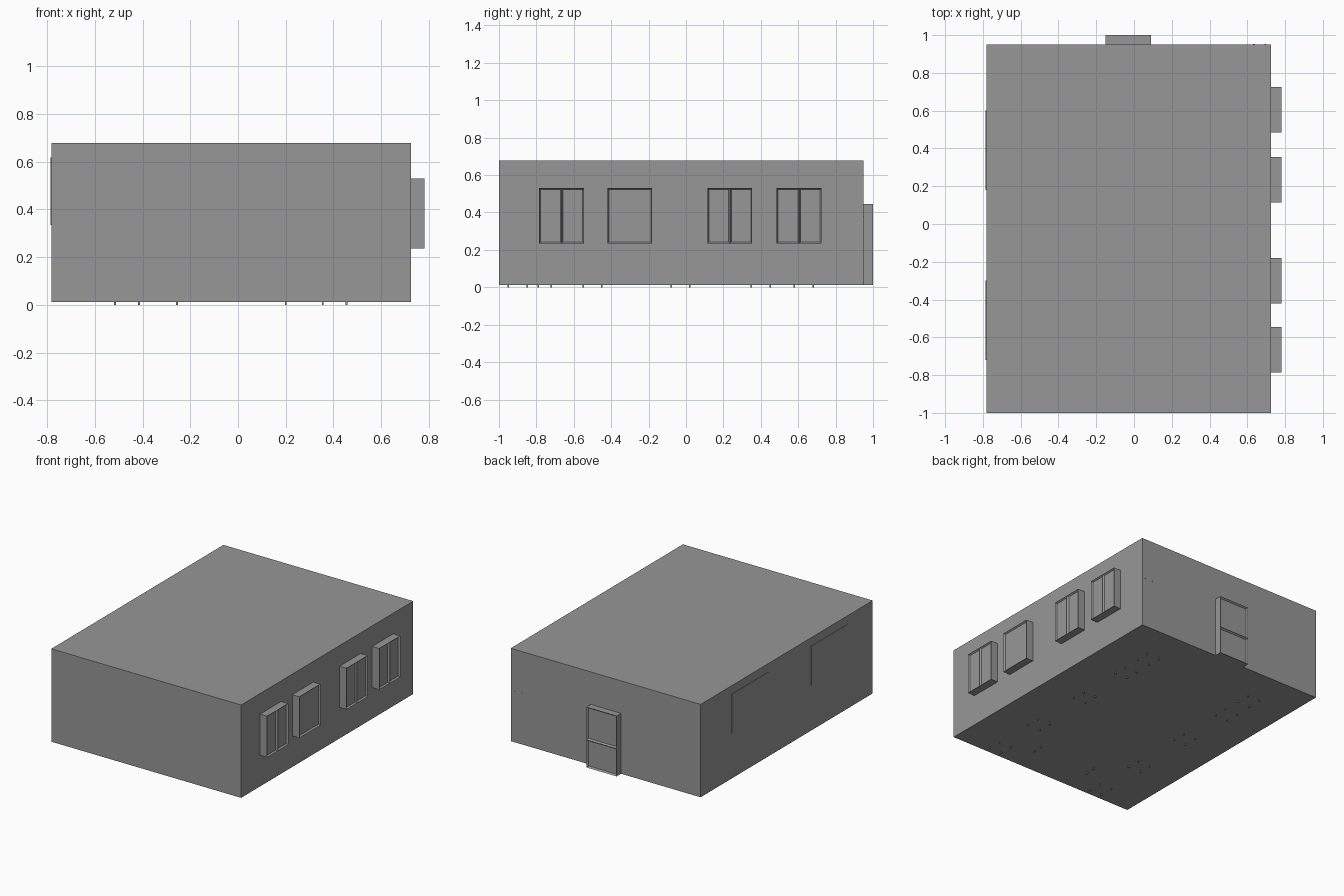
import bpy
import bmesh
from mathutils import Vector, Matrix

cube = bpy.data.objects.get("Cube")
if cube:
    bpy.data.objects.remove(cube, do_unlink=True)

grey = bpy.data.materials.new("plain grey")
grey.use_nodes = True
colour = (0.31, 0.31, 0.31, 1)
grey.diffuse_color = colour
grey.node_tree.nodes["Principled BSDF"].inputs["Base Color"].default_value = colour


def box(name, low, high, front=None, split=None, border=0.012, depth=0.012):
    """Box between two corners; the front face can be split and its panes inset."""
    low, high = Vector(low), Vector(high)
    bm = bmesh.new()
    size = Matrix.Diagonal((high - low).to_4d())
    bmesh.ops.create_cube(bm, size=1, matrix=Matrix.Translation((low + high) / 2) @ size)
    if front:
        front = Vector(front)
        if split:
            point, normal = split
            bmesh.ops.bisect_plane(bm, geom=bm.verts[:] + bm.edges[:] + bm.faces[:],
                                   plane_co=point, plane_no=normal)
        bm.normal_update()
        panes = [f for f in bm.faces if f.normal.dot(front) > 0.9]
        bmesh.ops.inset_individual(bm, faces=panes, thickness=border, depth=-depth)
    mesh = bpy.data.meshes.new(name)
    bm.to_mesh(mesh)
    bm.free()
    mesh.materials.append(grey)
    obj = bpy.data.objects.new(name, mesh)
    bpy.context.collection.objects.link(obj)
    return obj


# Main block of the building
WALL_X, BACK_Y, FLOOR = 0.725, 0.95, 0.012
box("building", (-0.781, -1, FLOOR), (WALL_X, BACK_Y, 0.678))

# Four projecting windows; the second has a single pane
for i, y in enumerate((-0.785, -0.42, 0.115, 0.485)):
    split = None if i == 1 else ((0, y + 0.12, 0), (0, 1, 0))
    box(f"window_{i + 1}", (WALL_X - 0.01, y, 0.235), (0.781, y + 0.239, 0.53),
        front=(1, 0, 0), split=split, border=0.01)

# Back door with an upper and a lower panel
box("back_door", (-0.15, BACK_Y - 0.01, FLOOR), (0.09, 1, 0.445),
    front=(0, 1, 0), split=((0, 0, 0.21), (0, 0, 1)))

# Flat boards on the opposite long wall
for i, y in enumerate((-0.72, 0.18)):
    box(f"wall_board_{i + 1}", (-0.785, y, 0.335), (-0.77, y + 0.42, 0.618))

# Small fixing tips on the back wall
for i, x in enumerate((0.63, 0.69)):
    box(f"wall_fixing_{i + 1}", (x, BACK_Y - 0.01, 0.375), (x + 0.01, BACK_Y + 0.002, 0.379))


def foot(name, x, y):
    box(name, (x - 0.004, y - 0.004, 0), (x + 0.004, y + 0.004, FLOOR + 0.01))


# Chair feet under the floor, four for each chair
for side, x in (("left", 0.405), ("right", -0.465)):
    for row, y in enumerate((-0.9, -0.5, -0.03, 0.4, 0.63)):
        for dx in (-0.05, 0.05):
            for dy in (-0.05, 0.05):
                foot(f"chair_foot_{side}_{row + 1}", x + dx, y + dy)

# Desk feet near the front
for x in (-0.255, 0.2):
    for y in (-0.79, -0.72):
        foot("desk_foot", x, y)
